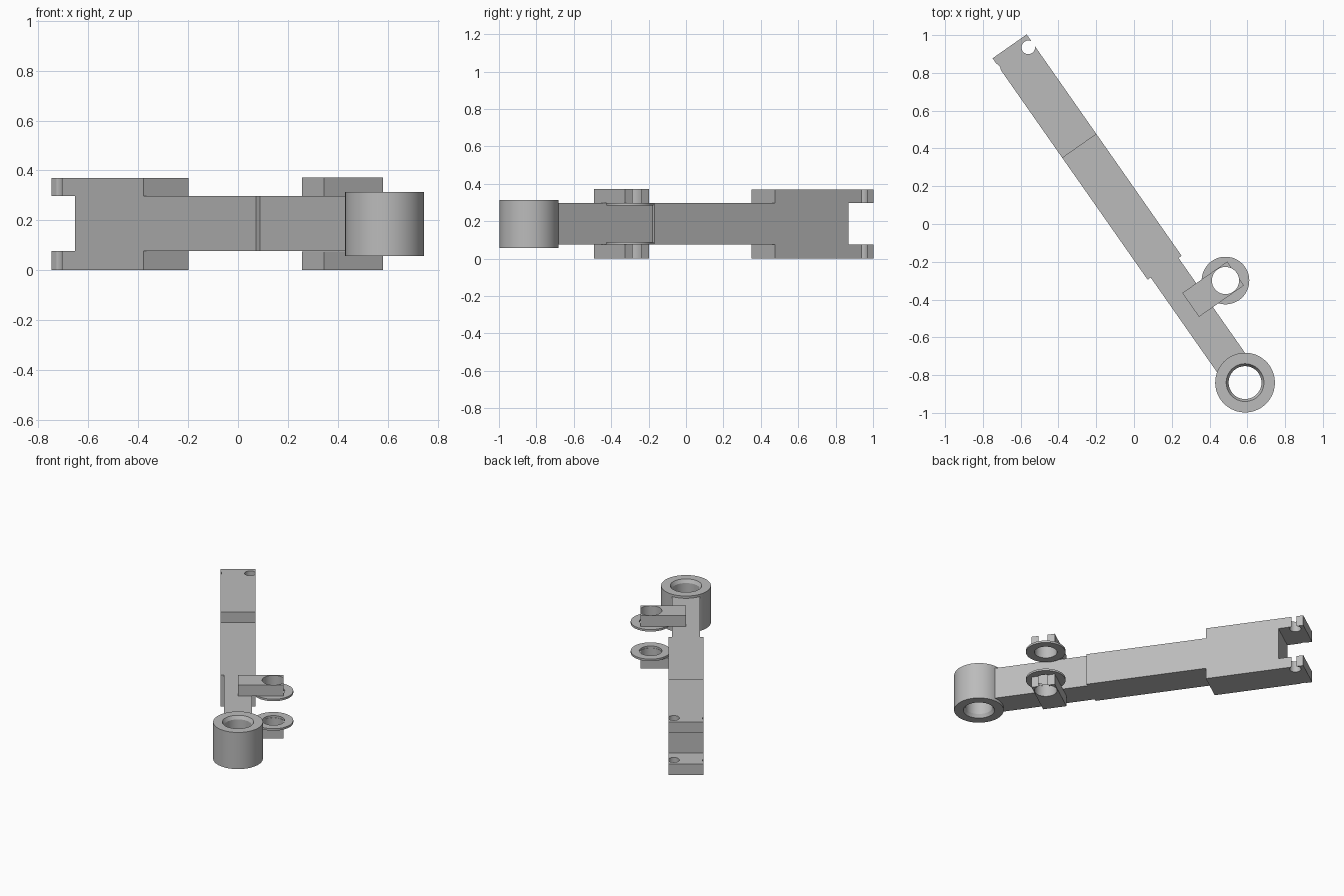
import bpy, bmesh, math
from mathutils import Matrix

cube = bpy.data.objects.get("Cube")
if cube:
    bpy.data.objects.remove(cube, do_unlink=True)

grey = bpy.data.materials.new("light_grey")
grey.use_nodes = True
colour = (0.5, 0.5, 0.5, 1)
grey.diffuse_color = colour
grey.node_tree.nodes["Principled BSDF"].inputs["Base Color"].default_value = colour

# The arm is laid out along local +y, then swung 35 degrees about z
SWING = Matrix.Rotation(math.radians(35), 4, 'Z')
MID = 0.186


def finish(name, bm):
    bmesh.ops.recalc_face_normals(bm, faces=bm.faces)
    bm.transform(SWING)
    mesh = bpy.data.meshes.new(name)
    bm.to_mesh(mesh)
    bm.free()
    mesh.materials.append(grey)
    ob = bpy.data.objects.new(name, mesh)
    bpy.context.collection.objects.link(ob)
    return ob


def prism(name, points, offset):
    """Extrude a closed outline of 3D points by an offset."""
    bm = bmesh.new()
    face = bm.faces.new([bm.verts.new(p) for p in points])
    out = bmesh.ops.extrude_face_region(bm, geom=[face])
    moved = [g for g in out["geom"] if isinstance(g, bmesh.types.BMVert)]
    bmesh.ops.translate(bm, verts=moved, vec=offset)
    return finish(name, bm)


def lathe(name, profile, x, y, steps=64):
    """Revolve a closed (radius, z) profile about a vertical axis at x, y."""
    bm = bmesh.new()
    rings = []
    for i in range(steps):
        a = math.tau * i / steps
        rings.append([bm.verts.new((x + r * math.cos(a), y + r * math.sin(a), z))
                      for r, z in profile])
    n = len(profile)
    for i in range(steps):
        p, q = rings[i], rings[(i + 1) % steps]
        for j in range(n):
            k = (j + 1) % n
            bm.faces.new((p[j], q[j], q[k], p[k]))
    return finish(name, bm)


def drill(ob, x, y, radius):
    """Cut a vertical round hole through a part."""
    bm = bmesh.new()
    bmesh.ops.create_cone(bm, cap_ends=True, segments=48, radius1=radius,
                          radius2=radius, depth=1,
                          matrix=Matrix.Translation((x, y, MID)))
    cutter = finish("drill_cutter", bm)
    cutter.hide_render = True
    mod = ob.modifiers.new("hole", 'BOOLEAN')
    mod.operation = 'DIFFERENCE'
    mod.solver = 'EXACT'
    mod.object = cutter
    bpy.context.view_layer.objects.active = ob
    bpy.ops.object.modifier_apply(modifier=mod.name)
    bpy.data.objects.remove(cutter, do_unlink=True)


# Stepped bar running from the ring to the fork
half = [(0.09, -0.905), (0.09, -0.283), (0.11, -0.283), (0.11, 0.52)]
outline = half + [(-x, y) for x, y in reversed(half)]
bar = prism("arm_bar", [(x, y, 0.076) for x, y in outline], (0, 0, 0.221))

# Thick forked end with an open slot and an offset pin hole
upper = [(0.504, 0.37), (1.148, 0.37), (1.148, 0.297), (0.984, 0.297)]
lower = [(0.984, 0.076), (1.148, 0.076), (1.148, 0), (0.504, 0)]
fork = prism("fork_end", [(-0.11, y, z) for y, z in upper + lower], (0.22, 0, 0))
drill(fork, 0.078, 1.087, 0.036)
drill(fork, -0.14, 1.092, 0.036)

# Large chamfered ring at the other end
ring = lathe("end_ring", [(0.158, 0.056), (0.158, 0.313), (0.1, 0.313), (0.087, 0.29),
                          (0.087, 0.079), (0.1, 0.056)], 0, -1.025)

# Side lugs above and below the bar, each with a washer on its inner face
parts = [bar, fork, ring]
for label, z, wz in (("upper", 0.297, 0.283), ("lower", 0, 0.076)):
    corners = [(0, -0.6), (0.29, -0.6), (0.29, -0.446), (0, -0.446)]
    lug = prism(label + "_side_lug", [(x, y, z) for x, y in corners], (0, 0, 0.075))
    drill(lug, 0.225, -0.523, 0.072)
    washer = lathe(label + "_washer", [(0.126, wz), (0.126, wz + 0.014),
                                       (0.072, wz + 0.014), (0.072, wz)], 0.225, -0.523)
    parts += [lug, washer]

# Smooth the round walls while keeping hard edges
bpy.ops.object.select_all(action='DESELECT')
for ob in parts:
    ob.select_set(True)
bpy.context.view_layer.objects.active = bar
bpy.ops.object.shade_smooth_by_angle(angle=math.radians(25))
